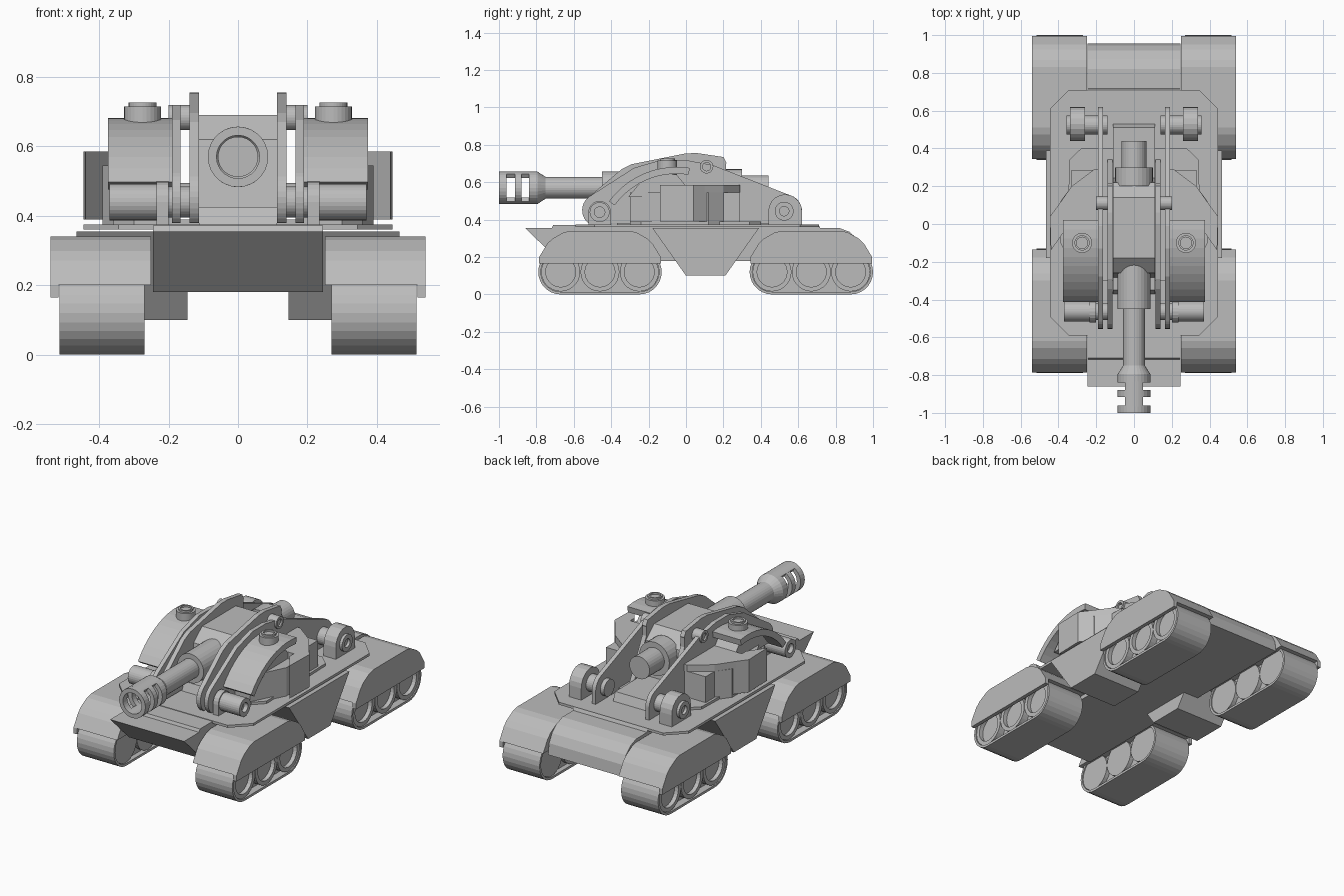
import bpy, bmesh
from math import sin, cos, radians
from mathutils import Vector

if "Cube" in bpy.data.objects:
    bpy.data.objects.remove(bpy.data.objects["Cube"])

grey = bpy.data.materials.new("plain grey")
grey.use_nodes = True
grey.diffuse_color = (.5, .5, .5, 1)
grey.node_tree.nodes["Principled BSDF"].inputs["Base Color"].default_value = grey.diffuse_color

# Shared levels
deck_level = .375
gun_level = .57
wheel_level = .12


def finish(name, bm, mirror):
    bmesh.ops.remove_doubles(bm, verts=bm.verts, dist=.0005)
    bmesh.ops.recalc_face_normals(bm, faces=bm.faces)
    mesh = bpy.data.meshes.new(name)
    bm.to_mesh(mesh)
    bm.free()
    mesh.materials.append(grey)
    part = bpy.data.objects.new(name, mesh)
    bpy.context.collection.objects.link(part)
    if mirror:
        part.modifiers.new("Mirror", "MIRROR").use_mirror_merge = False


def place(axis, a, b, along):
    return Vector({"X": (along, a, b), "Y": (a, along, b), "Z": (a, b, along)}[axis])


def bridge(bm, first, second):
    for i in range(len(first)):
        bm.faces.new((first[i - 1], first[i], second[i], second[i - 1]))


def prism(name, outline, axis, low, high, mirror=False, hole=None):
    """Extrude an outline along an axis, optionally with a matching hole."""
    bm = bmesh.new()

    def ring(points, along):
        return [bm.verts.new(place(axis, a, b, along)) for a, b in points]

    start, end = ring(outline, low), ring(outline, high)
    bridge(bm, start, end)
    if hole:
        inner_start, inner_end = ring(hole, low), ring(hole, high)
        bridge(bm, inner_start, inner_end)
        bridge(bm, start, inner_start)
        bridge(bm, end, inner_end)
    else:
        bm.faces.new(start)
        bm.faces.new(end)
    finish(name, bm, mirror)


def lathe(name, profile, axis, centre, mirror=False, sides=28):
    """Turn (position, radius) pairs around an axis through the centre."""
    bm = bmesh.new()
    rings = [[bm.verts.new(place(axis, a, b, position) + Vector(centre))
              for a, b in arc(0, 0, radius, 0, 360, sides)[:-1]] for position, radius in profile]
    for first, second in zip(rings, rings[1:]):
        bridge(bm, first, second)
    finish(name, bm, mirror)


def hub(name, axis, centre, low, high, radius, bore, mirror=False, depth=.025):
    """Cylinder with a shallow round recess in its outer end."""
    lathe(name, [(low, 0), (low, radius), (high, radius), (high, bore), (high - depth, bore),
                 (high - depth, 0)], axis, centre, mirror)


def arc(a, b, radius, start, end, steps=10):
    angles = [radians(start + (end - start) * i / steps) for i in range(steps + 1)]
    return [(a + radius * cos(t), b + radius * sin(t)) for t in angles]


def trapezoid(middle, bottom, top, low, high):
    return [(middle - bottom, low), (middle - top, high), (middle + top, high), (middle + bottom, low)]


def chamfer(points, cut, closed=False):
    """Cut the corners of an outline; an open one keeps its two ends."""
    result = []
    corners = [Vector(p) for p in points]
    for i, corner in enumerate(corners):
        if not closed and i in (0, len(corners) - 1):
            result.append(corner)
            continue
        for neighbour in (corners[i - 1], corners[(i + 1) % len(corners)]):
            result.append(corner + (neighbour - corner).normalized() * cut)
    return result


def track_loop(middle, radius):
    reach = .21
    return (arc(middle + reach, wheel_level, radius, -90, 90, 14)
            + arc(middle - reach, wheel_level, radius, 90, 270, 14))


# Four track pods with wheels and fenders
for end, middle in (("front", -.46), ("rear", .67)):
    band_inside = track_loop(middle, .106)
    prism(end + "_track_band", track_loop(middle, wheel_level), "X", .27, .515, True, band_inside)
    prism(end + "_track_core", band_inside, "X", .3, .47, True)
    for place_name, step in (("first", -.21), ("second", 0), ("third", .21)):
        hub(f"{end}_{place_name}_wheel", "X", (0, middle + step, wheel_level), .275, .51, .104, .08, True)
    fender = chamfer(chamfer(trapezoid(middle, .325, .24, .2, .34), .06), .02)
    prism(end + "_fender", fender, "X", .25, .54, True)
    prism(end + "_fender_lip", trapezoid(middle, .325, .325, .165, .2), "X", .517, .54, True)

# Hull with a wedge nose and a rounded tail
tail = chamfer(chamfer([(-.86, .355), (.93, .355), (.955, .18)], .08), .03)
prism("hull", tail + [(-.68, .18)], "X", -.245, .245)
prism("hull_raised_top", trapezoid(0, .72, .71, .35, .372), "X", -.245, .245)
prism("side_sponson", trapezoid(.105, .105, .285, .1, .355), "X", .145, .465, True)
deck = trapezoid(0, .445, .445, -.59, .71)
prism("deck_plate", chamfer(deck, .1, closed=True), "Z", .36, deck_level)
base = trapezoid(0, .36, .34, -.3, .4)
prism("turret_base", chamfer(base, .06, closed=True), "Z", deck_level, .39)

# Gun housing and its floor
housing = trapezoid(-.02, .265, .23, .42, .69)
prism("gun_housing", chamfer(housing, .07), "X", -.112, .112)
prism("housing_floor", trapezoid(.08, .45, .43, deck_level, .425), "X", -.112, .112)

# Barrel, slotted muzzle, sleeve and breech
gun = (0, 0, gun_level)
bore, bulge, tube = .062, .087, .058
lathe("barrel", [(-.78, 0), (-.78, tube), (-.2, tube)], "Y", gun)
hub("barrel_sleeve", "Y", gun, -.2, -.45, bulge, tube, depth=0)
lathe("muzzle_collar", [(-.75, tube), (-.795, bulge), (-.84, bulge), (-.84, bore), (-.78, bore)], "Y", gun)
for name, front, back in (("muzzle_middle_ring", -.915, -.88), ("muzzle_front_ring", -1, -.96)):
    prism(name, arc(0, gun_level, bulge, 0, 360, 28)[:-1], "Y", front, back,
          hole=arc(0, gun_level, bore, 0, 360, 28)[:-1])
for name, middle in (("muzzle_top_bar", 90), ("muzzle_bottom_bar", 270)):
    start, end = middle - 33, middle + 33
    bar = arc(0, gun_level, bulge, start, end) + arc(0, gun_level, bore, end, start)
    prism(name, bar, "Y", -.965, -.835)
hub("breech_collar", "Y", gun, .2, .3, .1, .06)
hub("breech", "Y", gun, .2, .44, .067, .05, depth=0)

# Tall inner plates and long outer plates beside the gun
front_lobe = arc(-.465, .45, .09, 230, 125)
rear_lobe = arc(.53, .445, .09, 60, 0)
crest = chamfer([front_lobe[-1], (-.32, .69), (.03, .76), (.23, .73), (.2, .67), (.35, deck_level)], .03)
prism("inner_side_plate", front_lobe + crest[1:], "X", .113, .14, True)
ridge = chamfer([front_lobe[-1], (-.21, .72), (.07, .72), rear_lobe[0]], .08)
prism("outer_side_plate", front_lobe + ridge[1:] + rear_lobe[1:] + [(.62, deck_level)], "X", .165, .19, True)
hub("plate_bolt", "X", (0, .11, .683), .14, .2, .036, .022, True)

# Front and rear pivots
front_pivot = (0, -.462, .44)
hub("front_pivot_axle", "X", front_pivot, .14, .23, .045, .02, True)
hub("front_pivot_drum", "X", front_pivot, .225, .37, .053, .028, True)
prism("front_pivot_bracket", arc(-.462, .44, .06, 180, 0) + [(-.4, deck_level), (-.52, deck_level)],
      "X", .2, .235, True)
hub("rear_pivot_axle", "X", (0, .525, .445), .14, .357, .05, .025, True)
prism("rear_pivot_bracket", arc(.53, .445, .09, 180, 0) + [(.62, deck_level), (.44, deck_level)],
      "X", .26, .34, True)

# Turret sides: lower box, curved cheek, outer wing and rear cap
prism("turret_side_box", [(.185, -.3), (.29, -.3), (.39, -.1), (.39, .12), (.33, .2), (.33, .285), (.185, .285)],
      "Z", deck_level, .545, True)
cheek_y, cheek_z = -.05, .235
cheek = arc(cheek_y, cheek_z, .447, 144, 81) + arc(cheek_y, cheek_z, .41, 81, 144)
prism("cheek_armour", cheek, "X", .19, .375, True)
prism("cheek_core", trapezoid(-.13, .18, .08, .52, .64), "X", .19, .33, True)
prism("side_wing", [(.37, -.04), (.44, -.14), (.445, .04), (.37, .14)], "Z", .39, .585, True)
prism("rear_cap", [(.185, 0), (.4, 0), (.4, .1), (.33, .2), (.21, .29), (.185, .29)], "Z", .545, .585, True)
hub("hatch", "Z", (.275, -.1, 0), .62, .715, .053, .04, True, depth=0)
hub("hatch_cap", "Z", (.275, -.1, 0), .7, .726, .04, .03, True, depth=.01)
